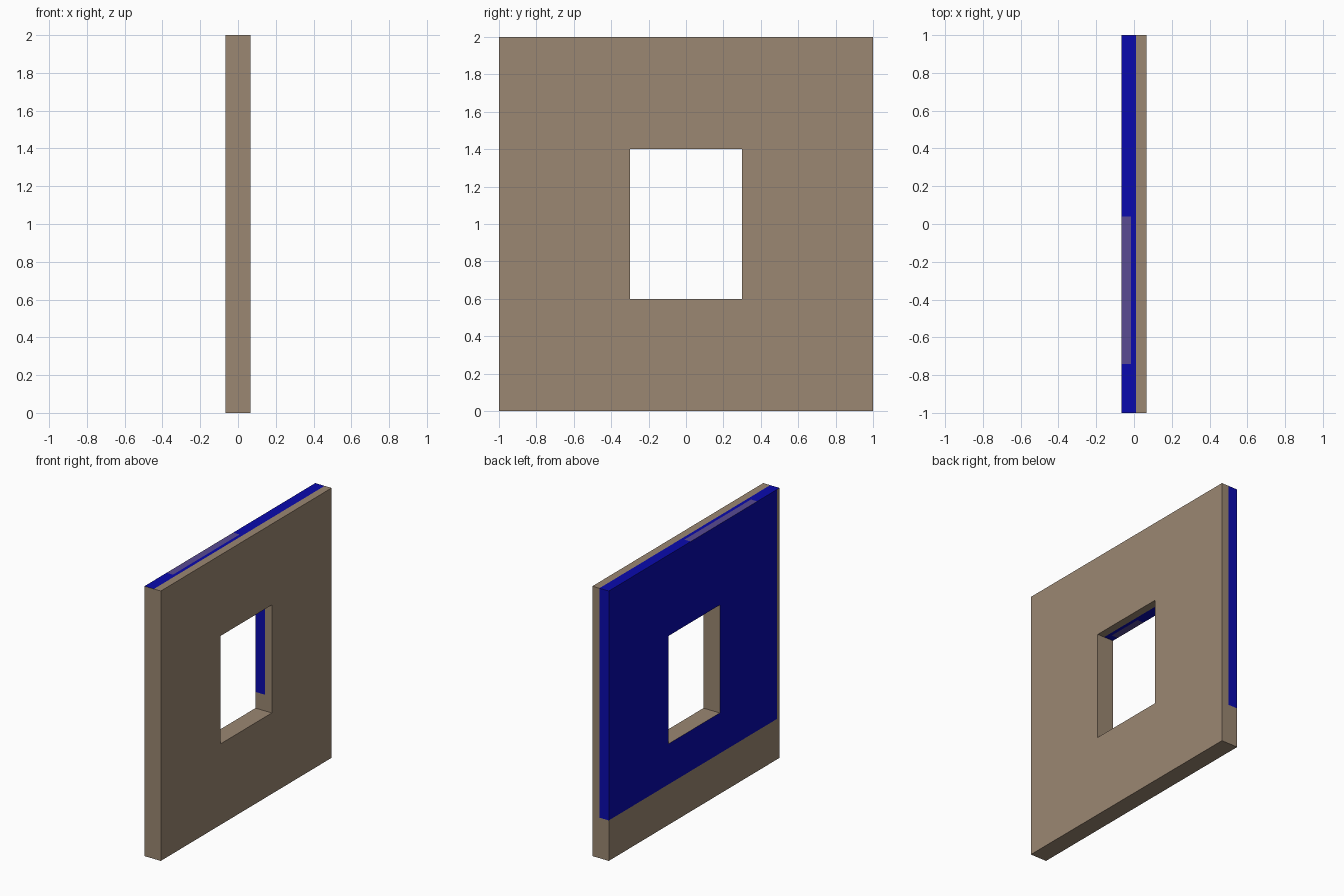
import bpy, bmesh
from mathutils import Vector

if "Cube" in bpy.data.objects:
    bpy.data.objects.remove(bpy.data.objects["Cube"])

T = 0.067  # half thickness


def material(name, rgb):
    m = bpy.data.materials.new(name)
    m.diffuse_color = (*rgb, 1)
    m.use_nodes = True
    m.node_tree.nodes["Principled BSDF"].inputs["Base Color"].default_value = m.diffuse_color
    return m


mats = [material("tan", (0.328, 0.242, 0.168)),
        material("deep blue", (0.003, 0.003, 0.42)),
        material("faded violet", (0.10, 0.07, 0.29))]


def rect(bm, y, z0, z1):
    return [bm.verts.new((-T, a, b)) for a, b in ((-y, z0), (y, z0), (y, z1), (-y, z1))]


# wall slab: a ring around the window opening, extruded through its thickness
bm = bmesh.new()
outer, inner = rect(bm, 1, 0, 2), rect(bm, 0.3, 0.6, 1.4)
ring = [bm.faces.new((outer[i], outer[(i + 1) % 4], inner[(i + 1) % 4], inner[i]))
        for i in range(4)]
ext = bmesh.ops.extrude_face_region(bm, geom=ring, use_keep_orig=True)
moved = [g for g in ext["geom"] if isinstance(g, bmesh.types.BMVert)]
bmesh.ops.translate(bm, vec=(2 * T, 0, 0), verts=moved)

# cut the outlines of the painted areas
cuts = {0: (-0.015, 0.01), 1: (-0.97, -0.74, -0.25, 0.02, 0.04), 2: (0.3, 0.72)}
for axis, values in cuts.items():
    n = Vector((0, 0, 0))
    n[axis] = 1
    for v in values:
        bmesh.ops.bisect_plane(bm, geom=bm.verts[:] + bm.edges[:] + bm.faces[:],
                               dist=1e-6, plane_co=n * v, plane_no=n)
bmesh.ops.recalc_face_normals(bm, faces=bm.faces[:])


# paint by direction and position
def paint(f):
    c, n = f.calc_center_median(), f.normal
    if n.x < -0.9:                                   # back face
        return 1 if c.z > 0.3 and c.y > -0.97 else 0
    if c.x > 0.01 or n.x > 0.9:
        return 0
    if n.z > 0.9:                                    # top edge, not the sill
        if c.z < 1.9:
            return 0
        return 2 if c.x < -0.015 and -0.74 < c.y < 0.04 else 1
    if n.z < -0.9:                                   # underside of the lintel
        if c.z < 0.5:
            return 0
        return 2 if c.x < -0.015 and -0.25 < c.y < 0.02 else 1
    if n.y > 0.9:                                    # outer end
        return 1 if c.y > 0.9 and c.z > 0.3 else 0
    return 1 if c.y > 0 and c.z > 0.72 else 0        # window jamb


for f in bm.faces:
    f.material_index = paint(f)

mesh = bpy.data.meshes.new("window_wall")
for m in mats:
    mesh.materials.append(m)
bm.to_mesh(mesh)
bm.free()
bpy.context.collection.objects.link(bpy.data.objects.new("window_wall", mesh))
